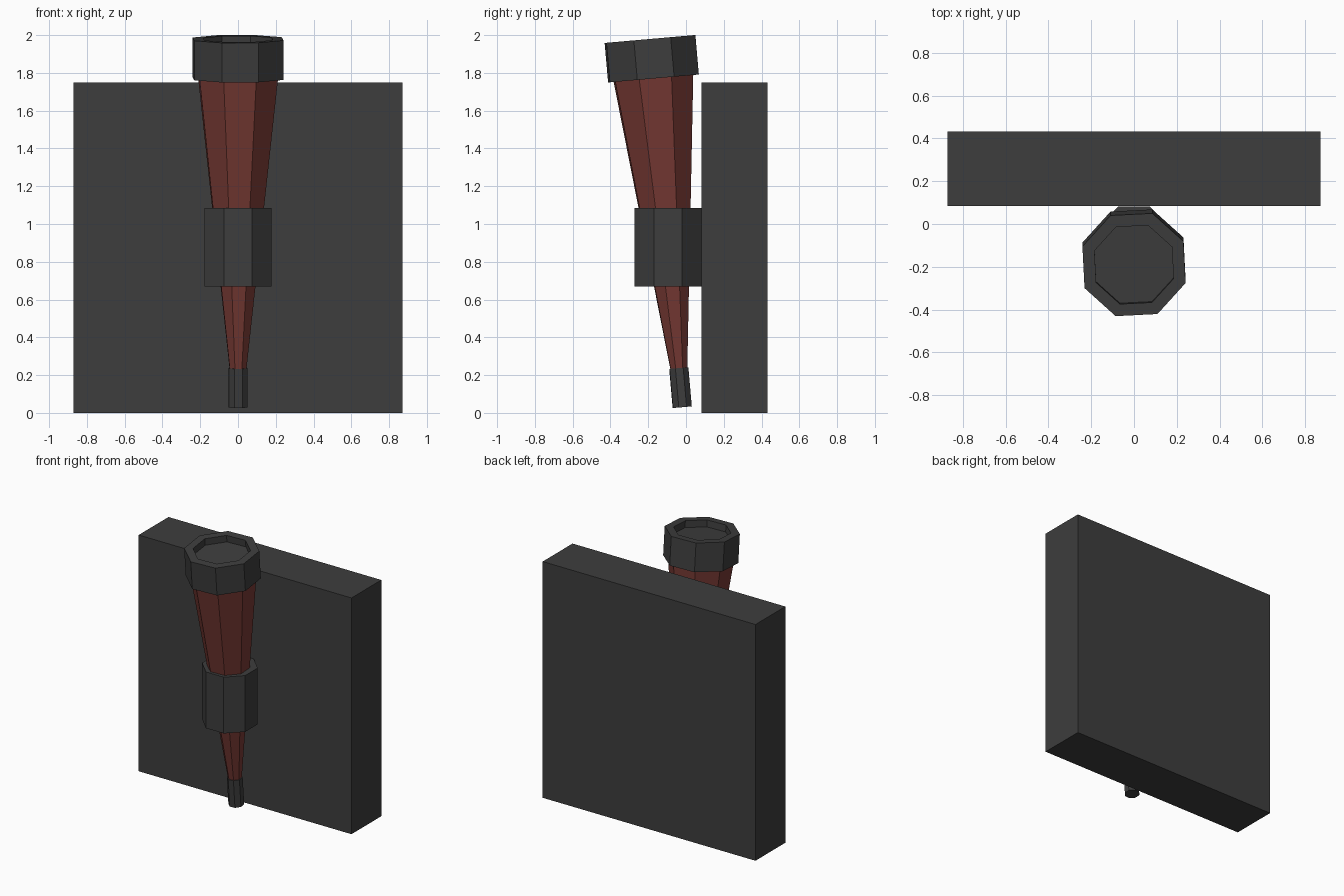
import bpy
import bmesh
import math
from mathutils import Matrix

if "Cube" in bpy.data.objects:
    bpy.data.objects.remove(bpy.data.objects["Cube"])


def material(name, color):
    m = bpy.data.materials.new(name)
    m.diffuse_color = (*color, 1)
    m.use_nodes = True
    m.node_tree.nodes["Principled BSDF"].inputs["Base Color"].default_value = m.diffuse_color
    return m


GREY = material("dark_grey", (0.047, 0.047, 0.047))
RED = material("dull_red", (0.185, 0.042, 0.034))


def finish(name, bm, mat, matrix):
    bmesh.ops.recalc_face_normals(bm, faces=bm.faces)
    bm.transform(matrix)
    me = bpy.data.meshes.new(name)
    bm.to_mesh(me)
    bm.free()
    me.materials.append(mat)
    ob = bpy.data.objects.new(name, me)
    bpy.context.collection.objects.link(ob)
    return ob


def octagon_part(name, profile, mat, matrix, twist=0.0):
    """Sweep (radius, height) points round an octagon and cap both ends."""
    bm = bmesh.new()
    rings = []
    for r, h in profile:
        angles = [math.radians(22.5 + twist + 45 * i) for i in range(8)]
        rings.append([bm.verts.new((r * math.cos(a), r * math.sin(a), h)) for a in angles])
    for a, b in zip(rings, rings[1:]):
        for i in range(8):
            j = (i + 1) % 8
            bm.faces.new((a[i], a[j], b[j], b[i]))
    bm.faces.new(rings[0][::-1])
    bm.faces.new(rings[-1])
    return finish(name, bm, mat, matrix)


# Wall slab behind the torch
bm = bmesh.new()
bmesh.ops.create_cube(bm, size=1)
finish("wall_slab", bm, GREY,
       Matrix.Translation((0, 0.2575, 0.875)) @ Matrix.Diagonal((1.744, 0.349, 1.75, 1)))

# Torch leaning forward from its tip
LEAN = Matrix.Translation((0, -0.02, 0.03)) @ Matrix.Rotation(math.radians(5), 4, 'X')
TWIST = 2.9
octagon_part("torch_tip", [(0.054, 0), (0.054, 0.208)], GREY, LEAN, TWIST)
octagon_part("torch_shaft", [(0.046, 0.19), (0.226, 1.76)], RED, LEAN, TWIST)

# Cup with a shallow recess in its top
octagon_part("torch_cup",
             [(0.256, 1.747), (0.256, 1.957), (0.196, 1.957), (0.196, 1.907)],
             GREY, LEAN, TWIST)

# Upright holder collar touching the slab
octagon_part("holder_collar", [(0.191, 0.668), (0.191, 1.085)], GREY,
             Matrix.Translation((0, -0.095, 0)))
